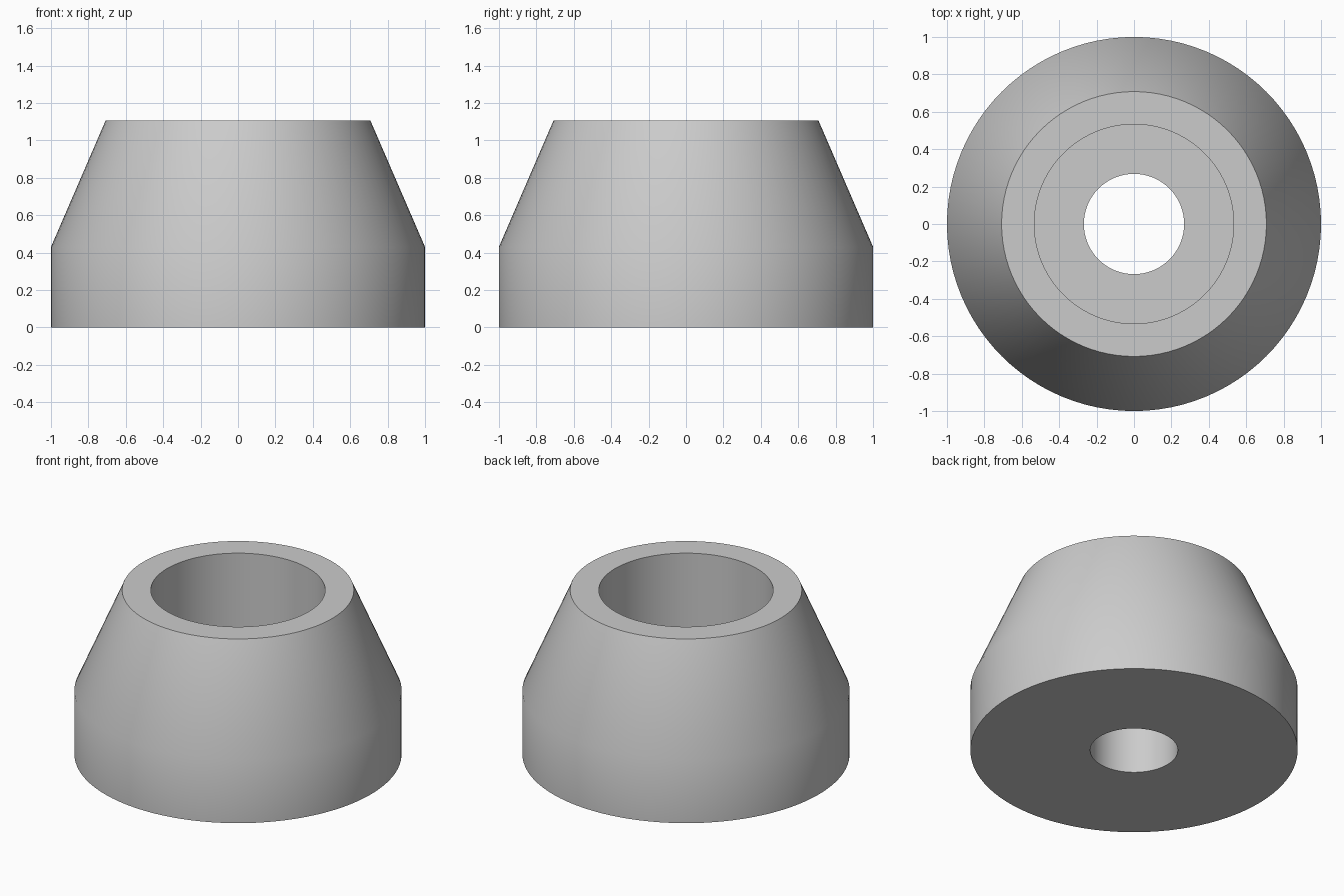
import bpy
import bmesh
import math

SEGMENTS = 96

cube = bpy.data.objects.get("Cube")
if cube:
    bpy.data.objects.remove(cube, do_unlink=True)

# Plain grey material
grey = bpy.data.materials.new("light_grey")
grey.use_nodes = True
colour = (0.6, 0.6, 0.6, 1)
grey.diffuse_color = colour
grey.node_tree.nodes["Principled BSDF"].inputs["Base Color"].default_value = colour

# Closed cross-section (radius, height): outer wall, taper, rim, counterbore, through hole
base_radius, rim_radius = 1.0, 0.708
bore_radius, hole_radius = 0.533, 0.268
shoulder, bore_floor, height = 0.43, 0.43, 1.106
profile = [
    (hole_radius, 0), (base_radius, 0), (base_radius, shoulder),
    (rim_radius, height), (bore_radius, height),
    (bore_radius, bore_floor), (hole_radius, bore_floor),
]

# Revolve the section around the z axis
bm = bmesh.new()
verts = [bm.verts.new((r, 0, z)) for r, z in profile]
edges = [bm.edges.new((a, b)) for a, b in zip(verts, verts[1:] + verts[:1])]
bmesh.ops.spin(bm, geom=verts + edges, cent=(0, 0, 0), axis=(0, 0, 1),
               angle=math.tau, steps=SEGMENTS, use_merge=True)
bmesh.ops.remove_doubles(bm, verts=bm.verts[:], dist=0.0001)
bmesh.ops.recalc_face_normals(bm, faces=bm.faces[:])
mesh = bpy.data.meshes.new("tapered_bushing")
bm.to_mesh(mesh)
bm.free()
mesh.materials.append(grey)

bushing = bpy.data.objects.new("tapered_bushing", mesh)
bpy.context.collection.objects.link(bushing)

# Smooth round walls, crisp rims
bpy.ops.object.select_all(action="DESELECT")
bushing.select_set(True)
bpy.context.view_layer.objects.active = bushing
bpy.ops.object.shade_smooth_by_angle(angle=math.radians(30))
